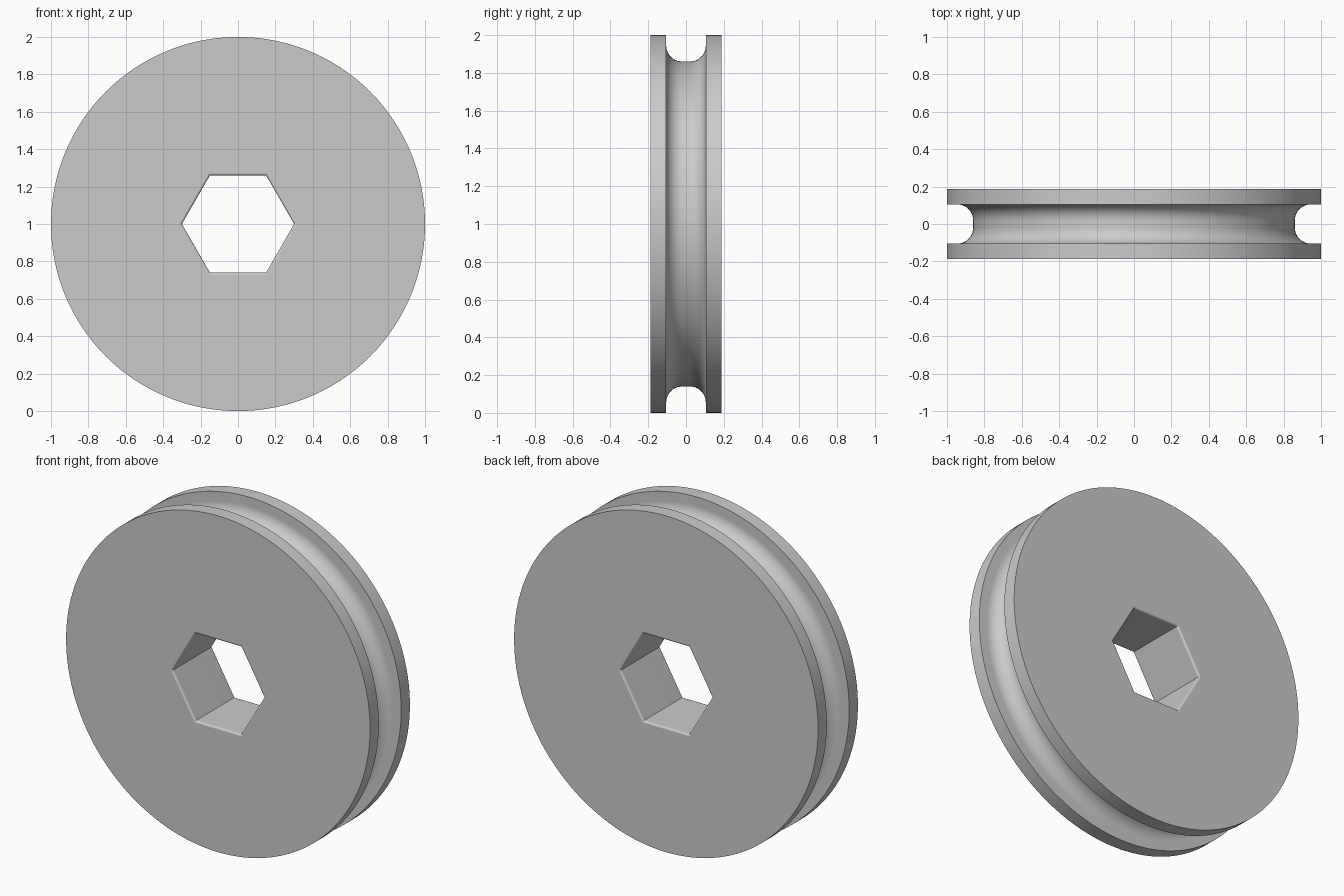
import bpy
import bmesh
from math import sin, cos, pi, radians

cube = bpy.data.objects.get("Cube")
if cube:
    bpy.data.objects.remove(cube)

SIDES = 192            # multiple of six, so hexagon corners land on vertices
HALF_WIDTH = 0.187
GROOVE_HALF = 0.105
GROOVE_RADIUS = 0.86
GROOVE_FILLET = 0.085
BORE = 0.26            # centre to flat of the hexagonal bore
BORE_FILLET = 0.012


def arc(cx, cy, r, start, end, steps):
    """Points of an arc in the (radius, y) plane, angles in degrees."""
    angles = [radians(start + (end - start) * i / steps) for i in range(steps + 1)]
    return [(cx + r * cos(a), cy + r * sin(a)) for a in angles]


def mirrored(half):
    """Complete a half profile by reflecting it across y = 0."""
    return half + [(r, -y) for r, y in reversed(half)]


# Round rim with its rope groove, and hexagonal bore with rounded mouths
rim = mirrored([(1, HALF_WIDTH), (1, GROOVE_HALF)] + arc(
    GROOVE_RADIUS + GROOVE_FILLET, GROOVE_HALF - GROOVE_FILLET,
    GROOVE_FILLET, 90, 180, 10))
bore = mirrored(arc(BORE + BORE_FILLET, HALF_WIDTH - BORE_FILLET,
                    BORE_FILLET, 90, 180, 5))


def hexagon_scale(a):
    return 1 / cos(a % (pi / 3) - pi / 6)


bm = bmesh.new()


def ring(radius, y, hexagonal):
    verts = []
    for i in range(SIDES):
        a = 2 * pi * i / SIDES
        r = radius
        if hexagonal:
            step = i % (SIDES // 6) * 2 * pi / SIDES
            r *= hexagon_scale(step)
        verts.append(bm.verts.new((r * cos(a), y, 1 + r * sin(a))))
    return verts


rings = [ring(r, y, False) for r, y in rim]
rings += [ring(r, y, True) for r, y in reversed(bore)]

# Skin the closed loop of rings
for a, b in zip(rings, rings[1:] + rings[:1]):
    for i in range(SIDES):
        j = (i + 1) % SIDES
        bm.faces.new((a[i], a[j], b[j], b[i]))
bmesh.ops.recalc_face_normals(bm, faces=bm.faces)

mesh = bpy.data.meshes.new("pulley_wheel")
bm.to_mesh(mesh)
bm.free()
wheel = bpy.data.objects.new("pulley_wheel", mesh)
bpy.context.collection.objects.link(wheel)

# Light grey material
grey = bpy.data.materials.new("light_grey")
grey.use_nodes = True
colour = (0.6, 0.6, 0.6, 1)
grey.diffuse_color = colour
grey.node_tree.nodes["Principled BSDF"].inputs["Base Color"].default_value = colour
mesh.materials.append(grey)

# Smooth curves, crisp edges and flat side faces
bpy.ops.object.select_all(action="DESELECT")
wheel.select_set(True)
bpy.context.view_layer.objects.active = wheel
bpy.ops.object.shade_smooth_by_angle(angle=radians(30))
weighted = wheel.modifiers.new("flat_sides", "WEIGHTED_NORMAL")
weighted.keep_sharp = True
